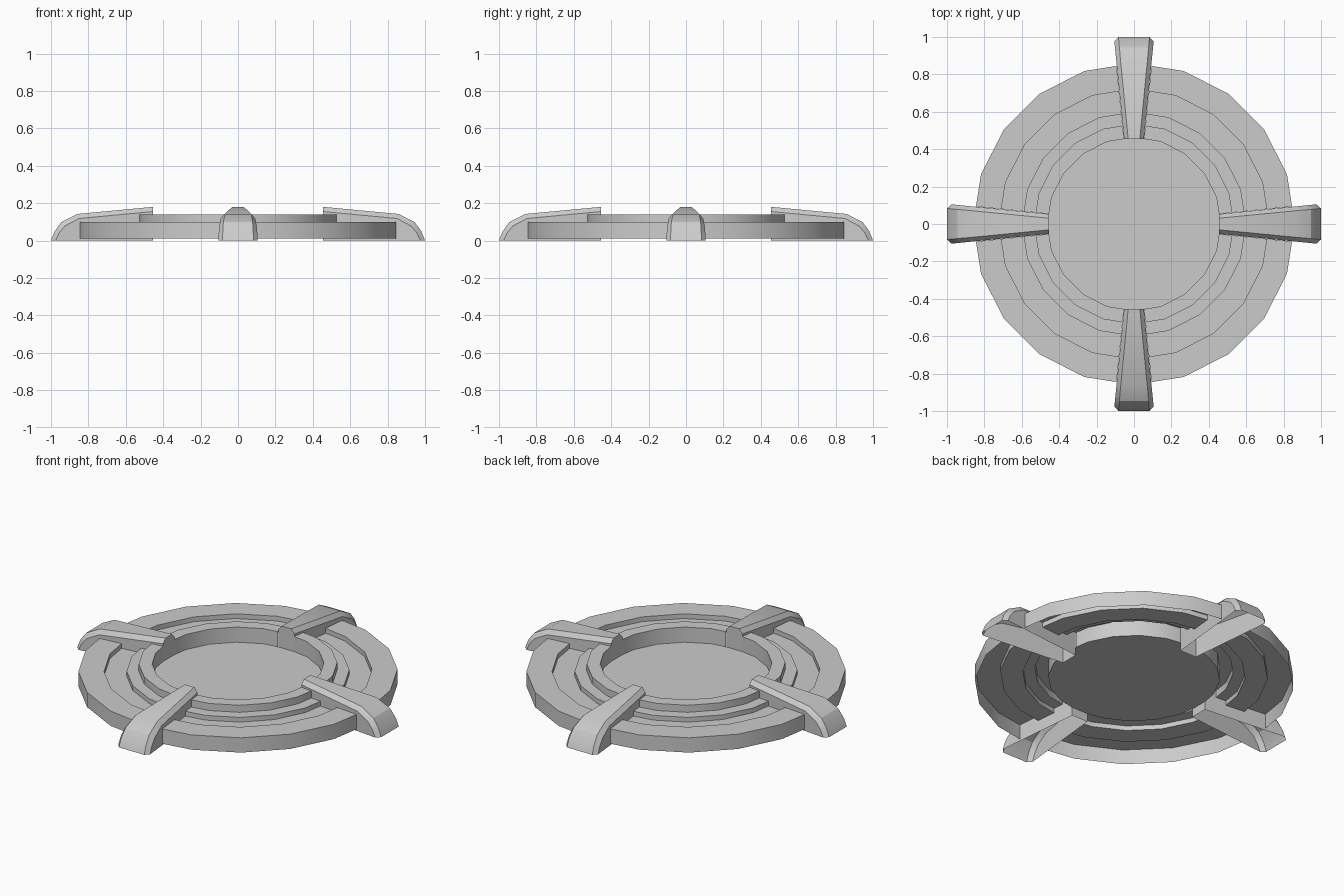
import bpy, bmesh, math
from mathutils import Matrix, Vector

if "Cube" in bpy.data.objects:
    bpy.data.objects.remove(bpy.data.objects["Cube"])

# Half width of a leg at a given distance from the centre
def leg_half_width(r):
    return 0.053 + (r - 0.455) * 0.1

def finish(bm, name):
    bmesh.ops.remove_doubles(bm, verts=bm.verts[:], dist=0.0005)
    mesh = bpy.data.meshes.new(name)
    bm.to_mesh(mesh)
    bm.free()
    obj = bpy.data.objects.new(name, mesh)
    bpy.context.collection.objects.link(obj)
    bpy.ops.object.select_all(action='DESELECT')
    obj.select_set(True)
    bpy.context.view_layer.objects.active = obj
    bpy.ops.object.shade_smooth_by_angle(angle=math.radians(25))
    return obj

def grid_faces(bm, rows, flip=False):
    for a, b in zip(rows, rows[1:]):
        for i in range(len(a) - 1):
            f = [a[i], a[i + 1], b[i + 1], b[i]]
            bm.faces.new(f[::-1] if flip else f)

# Quarter arc of a 20-sided circle, running between two leg sides
def quarter_arc(r):
    step = math.radians(18)
    y = leg_half_width(r)
    x = r - (r - r * math.cos(step)) * y / (r * math.sin(step))
    mid = [(r * math.cos(step * i), r * math.sin(step * i)) for i in range(1, 5)]
    return [(x, y)] + mid + [(y, x)]

# Stepped dish: rim, groove, raised lip and sunken well, open underneath
profile = [(0.86, 0.01), (0.86, 0.098), (0.722, 0.098), (0.722, 0.07),
           (0.60, 0.07), (0.60, 0.098), (0.535, 0.098), (0.535, 0.14),
           (0.463, 0.14), (0.463, 0.05)]
bm = bmesh.new()
floor = []
for q in range(4):
    turn = Matrix.Rotation(math.pi / 2 * q, 3, 'Z')
    rows = [[bm.verts.new(turn @ Vector((x, y, z))) for x, y in quarter_arc(r)]
            for r, z in profile]
    grid_faces(bm, rows)
    floor += rows[-1]
bm.faces.new(floor)
finish(bm, "stepped_dish")

# Legs: hollow tapering arms; top edge (x, z) and chamfer edge (x, z)
top = [(0.455, 0.18), (0.86, 0.142), (0.945, 0.098), (0.98, 0.05), (1.0, 0.0)]
chamfer = [(0.455, 0.155), (0.85, 0.118), (0.925, 0.078), (0.957, 0.04), (0.975, 0.0)]
for q, name in enumerate(["right_leg", "back_leg", "left_leg", "front_leg"]):
    bm = bmesh.new()
    rows = []
    for (tx, tz), (cx, cz) in zip(top, chamfer):
        w = leg_half_width(cx)
        t = w - 0.022
        section = [(cx, -w, 0), (cx, -w, cz), (tx, -t, tz),
                   (tx, t, tz), (cx, w, cz), (cx, w, 0)]
        rows.append([bm.verts.new(p) for p in section])
    grid_faces(bm, rows, flip=True)
    bm.faces.new(rows[0][::-1])
    bmesh.ops.dissolve_degenerate(bm, edges=bm.edges[:], dist=0.0005)
    bmesh.ops.recalc_face_normals(bm, faces=bm.faces[:])
    bmesh.ops.rotate(bm, verts=bm.verts[:], cent=(0, 0, 0),
                     matrix=Matrix.Rotation(math.pi / 2 * q, 3, 'Z'))
    finish(bm, name)
